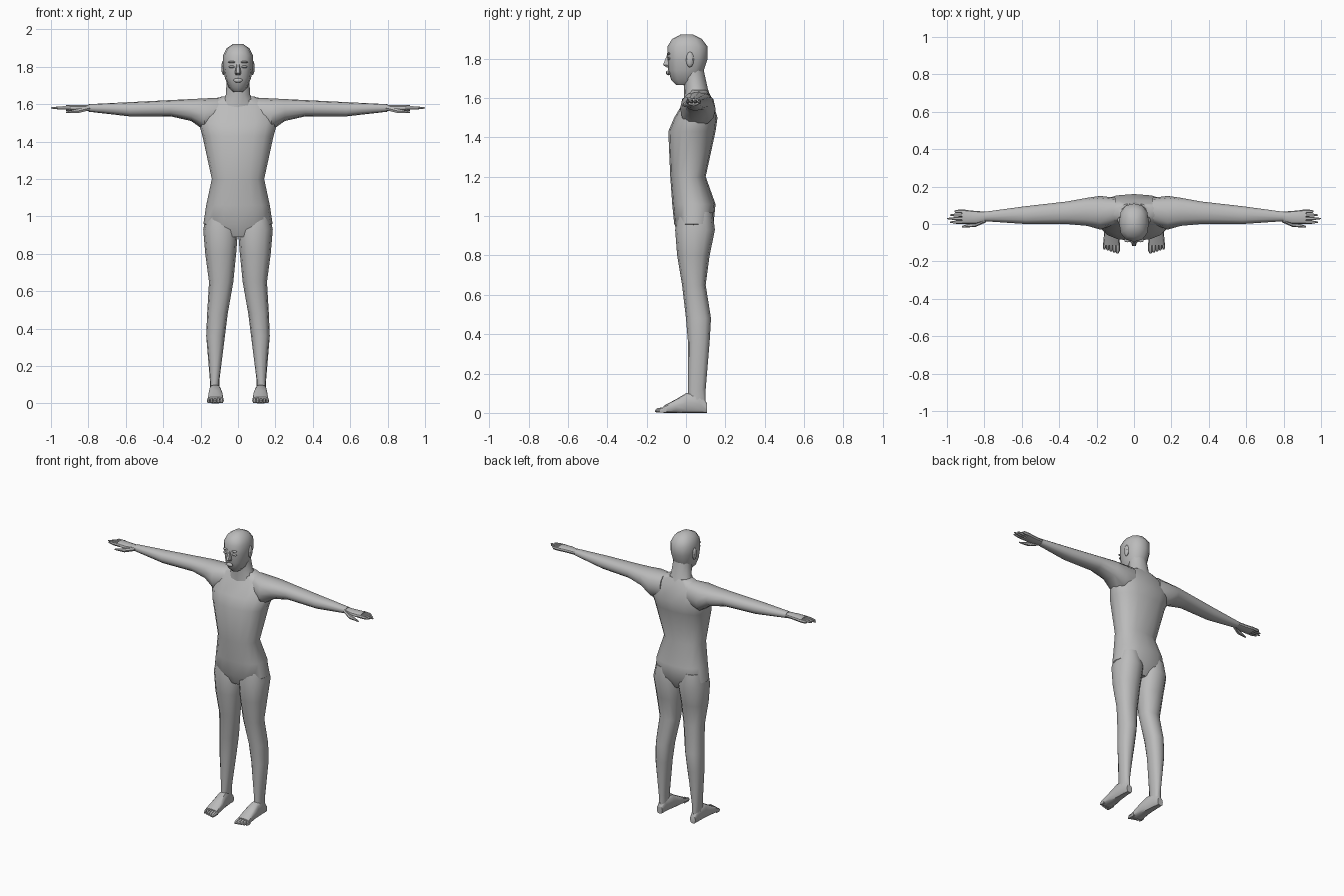
import bpy
import bmesh
import math
from mathutils import Matrix

cube = bpy.data.objects.get("Cube")
if cube:
    bpy.data.objects.remove(cube, do_unlink=True)

# One plain grey for the whole figure
skin = bpy.data.materials.new("plain_grey")
skin.use_nodes = True
grey = (.5, .5, .5, 1)
skin.diffuse_color = grey
skin.node_tree.nodes["Principled BSDF"].inputs["Base Color"].default_value = grey


def finish(name, bm):
    """Turn a bmesh into a smooth-shaded object that keeps its hard creases."""
    bmesh.ops.recalc_face_normals(bm, faces=bm.faces)
    mesh = bpy.data.meshes.new(name)
    bm.to_mesh(mesh)
    bm.free()
    mesh.materials.append(skin)
    obj = bpy.data.objects.new(name, mesh)
    bpy.context.collection.objects.link(obj)
    bpy.ops.object.select_all(action="DESELECT")
    obj.select_set(True)
    bpy.context.view_layer.objects.active = obj
    bpy.ops.object.shade_smooth_by_angle(angle=math.radians(40))


def power(value, exponent):
    return math.copysign(abs(value) ** exponent, value)


def loft(name, axis, rows, sides=12, exponent=.85, flip=1):
    """Skin rounded sections; a row is (position, a_min, a_max, b_min, b_max)."""
    bm = bmesh.new()
    rings = []
    for t, a_min, a_max, b_min, b_max in rows:
        ring = []
        for i in range(sides):
            angle = math.tau * i / sides
            a = (a_min + a_max + (a_max - a_min) * power(math.cos(angle), exponent)) / 2
            b = (b_min + b_max + (b_max - b_min) * power(math.sin(angle), exponent)) / 2
            x, y, z = {"x": (t, a, b), "y": (a, t, b), "z": (a, b, t)}[axis]
            ring.append(bm.verts.new((x * flip, y, z)))
        rings.append(ring)
    for low, high in zip(rings, rings[1:]):
        for i in range(sides):
            j = (i + 1) % sides
            bm.faces.new((low[i], low[j], high[j], high[i]))
    bm.faces.new(rings[0])
    bm.faces.new(rings[-1])
    finish(name, bm)


def blob(name, centre, radii, flip=1):
    """Low-poly ellipsoid for small soft features."""
    x, y, z = centre
    placement = Matrix.LocRotScale((x * flip, y, z), None, radii)
    bm = bmesh.new()
    bmesh.ops.create_uvsphere(bm, u_segments=8, v_segments=6, radius=1, matrix=placement)
    finish(name, bm)


def pair(builder, name, *shape, **options):
    for side, flip in (("left", 1), ("right", -1)):
        builder(f"{side}_{name}", *shape, flip=flip, **options)


def centred(sections):
    """Sections symmetric about the middle, given as (z, half_width, front, back)."""
    return [(z, -half, half, front, back) for z, half, front, back in sections.values()]


def around(position, a, b, a_radius, b_radius):
    """One section described by its centre and radii."""
    return position, a - a_radius, a + a_radius, b - b_radius, b + b_radius


# Torso from crotch to shoulder line
torso = {
    "crotch": (.89, .09, -.03, .1),
    "hips": (.96, .185, -.06, .14),
    "seat": (1.06, .17, -.07, .15),
    "waist": (1.2, .14, -.08, .1),
    "chest": (1.43, .19, -.09, .15),
    "armpit": (1.5, .21, -.06, .16),
    "shoulder": (1.6, .19, 0, .13),
    "collar": (1.64, .09, .02, .11),
}
loft("torso", "z", centred(torso), sides=16)

# Neck flaring into the shoulders
neck = {
    "base": (1.56, .13, -.01, .14),
    "middle": (1.65, .065, -.01, .11),
    "top": (1.74, .06, -.02, .09),
}
loft("neck", "z", centred(neck), exponent=1)

# Head with jaw and crown
head = {
    "chin": (1.665, .025, -.05, .03),
    "jaw": (1.69, .05, -.075, .07),
    "mouth": (1.74, .07, -.09, .09),
    "eyes": (1.8, .08, -.095, .11),
    "forehead": (1.86, .08, -.095, .11),
    "crown": (1.9, .06, -.07, .08),
    "top": (1.923, .025, -.025, .035),
}
loft("head", "z", centred(head))

# Facial features
nose = {
    "underside": (1.755, .012, -.1, -.07),
    "tip": (1.767, .017, -.12, -.07),
    "bridge": (1.82, .008, -.097, -.07),
}
loft("nose", "z", centred(nose), sides=6)
blob("mouth", (0, -.09, 1.727), (.025, .012, .012))
pair(blob, "eye", (.033, -.085, 1.8), (.018, .01, .007))
pair(blob, "brow", (.033, -.088, 1.825), (.02, .01, .006))
pair(blob, "ear", (.078, .02, 1.795), (.011, .02, .04))

# Arms held straight out, their upper edge sloping evenly to the wrist
arm = {
    "chest": (.1, 0, .14, 1.47),
    "armpit": (.18, -.03, .15, 1.46),
    "upper": (.25, -.01, .14, 1.51),
    "biceps": (.36, 0, .12, 1.535),
    "elbow": (.58, 0, .095, 1.535),
    "wrist": (.8, .015, .065, 1.56),
}
pair(loft, "arm", "x", [(x, front, back, bottom, 1.64 - x / 20)
                        for x, front, back, bottom in arm.values()])

# Flat palms with tapering fingers
hand_height = 1.58
palm = [(.78, .02, .065), (.85, 0, .07), (.92, 0, .077)]
pair(loft, "palm", "x", [(x, front, back, hand_height - .016, hand_height + .016)
                         for x, front, back in palm])
finger_tips = {"index": .985, "middle": 1, "ring": .985, "little": .96}
for place, (finger, tip) in enumerate(finger_tips.items()):
    y = .01 + place * .019
    pair(loft, f"{finger}_finger", "x", [
        around(.9, y, hand_height, .01, .011),
        around(.95, y, hand_height, .009, .01),
        around(tip, y, hand_height, .003, .004),
    ], sides=6)
pair(loft, "thumb", "x", [
    around(.79, .025, hand_height, .015, .013),
    around(.85, -.003, 1.565, .014, .013),
    around(.92, -.014, 1.557, .004, .004),
], sides=6)

# Legs from hip to ankle, each with inner, outer, front and back edges
leg = {
    "hip": (1.02, .03, .165, -.04, .135),
    "seat": (.93, 0, .186, -.055, .147),
    "thigh": (.8, .01, .175, -.045, .12),
    "above_knee": (.65, .025, .155, -.02, .1),
    "knee": (.48, .055, .165, 0, .127),
    "calf": (.36, .07, .17, .01, .12),
    "ankle": (.12, .1, .15, .01, .1),
    "heel": (.04, .1, .15, .01, .1),
}
pair(loft, "leg", "z", leg.values())

# Feet with a flat sole and five toes
foot = {
    "heel": (.106, .105, .145, .05),
    "ankle": (.07, .1, .15, .1),
    "instep": (0, .09, .155, .1),
    "arch": (-.05, .08, .16, .07),
    "ball": (-.115, .077, .166, .035),
}
pair(loft, "foot", "y", [(y, inner, outer, 0, top) for y, inner, outer, top in foot.values()],
     exponent=.65)
for place, toe in enumerate(("big", "second", "third", "fourth", "little")):
    x = .088 + place * .0175
    width = .012 - place * .001
    tip = -.157 + place * .005
    pair(loft, f"{toe}_toe", "y", [
        around(-.1, x, .016, width, .016),
        around(tip + .012, x, .013, width, .013),
        around(tip, x, .009, width / 2, .005),
    ], sides=6)
